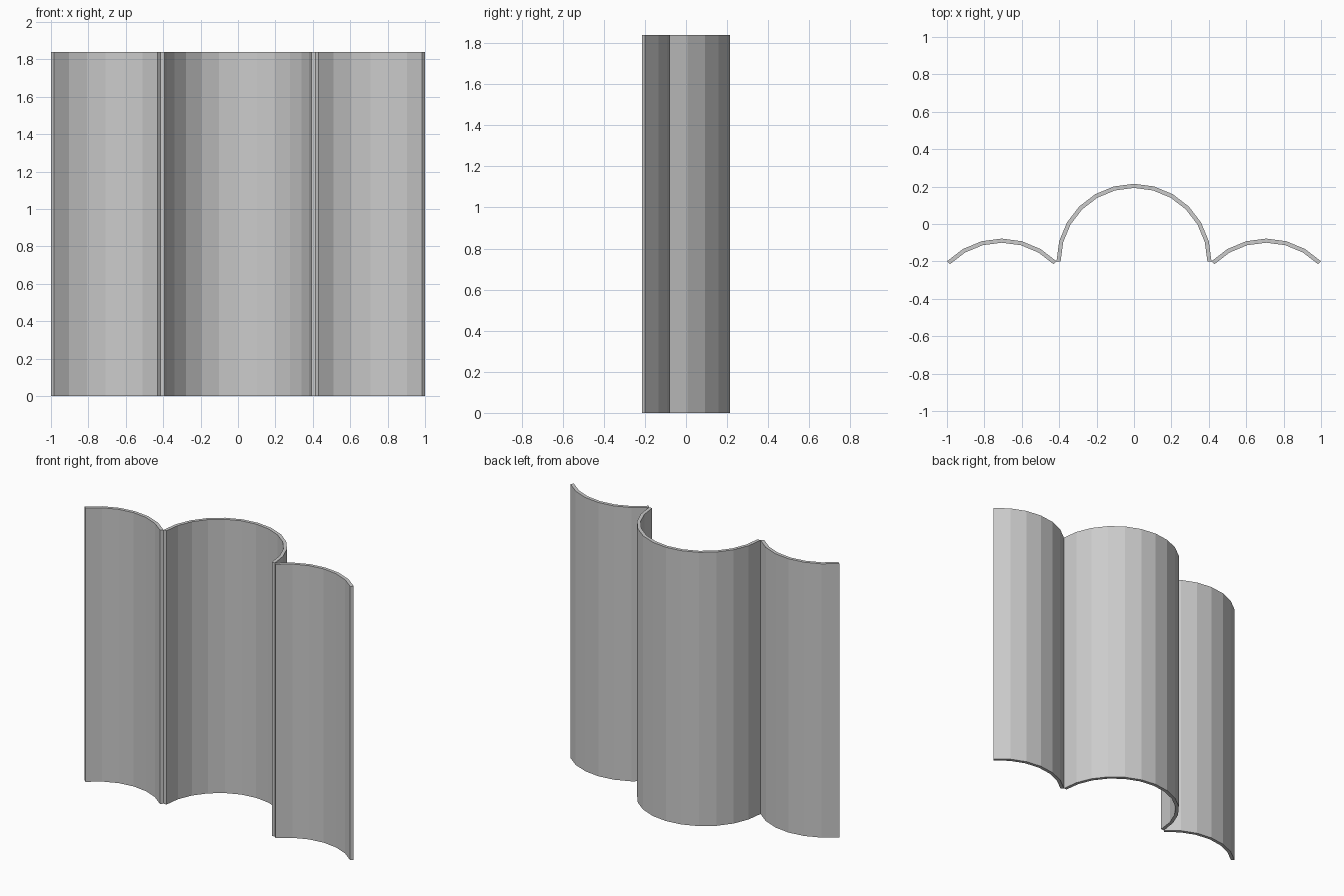
import bpy, bmesh
from math import sin, cos, radians, sqrt

if "Cube" in bpy.data.objects:
    bpy.data.objects.remove(bpy.data.objects["Cube"])

HEIGHT = 1.84
OUTER = 1 / (1 + sqrt(2))          # half-round plus two quarter-rounds span 2 units
THICK = 0.022
INNER = OUTER - THICK
BASE_Y = (THICK * sqrt(0.5) - OUTER) / 2   # line on which the arcs meet


def curved_panel(name, cx, cy, start, end, step=15):
    """Upright arc-shaped sheet with flat facets."""
    bm = bmesh.new()
    angles = [radians(a) for a in range(start, end + 1, step)]
    rings = []
    for a in angles:
        rings.append([bm.verts.new((cx + r * cos(a), cy + r * sin(a), z))
                      for r, z in ((OUTER, 0), (OUTER, HEIGHT), (INNER, HEIGHT), (INNER, 0))])
    for p, q in zip(rings, rings[1:]):
        for i in range(4):
            j = (i + 1) % 4
            bm.faces.new((p[i], q[i], q[j], p[j]))
    # Close both side edges
    bm.faces.new(rings[0])
    bm.faces.new(rings[-1][::-1])
    bmesh.ops.recalc_face_normals(bm, faces=bm.faces)
    mesh = bpy.data.meshes.new(name)
    bm.to_mesh(mesh)
    bm.free()
    obj = bpy.data.objects.new(name, mesh)
    bpy.context.collection.objects.link(obj)
    return obj


# Central half-round panel
curved_panel("center_panel", 0, BASE_Y, 0, 180)

# Shallow quarter-round panels on each side
half = OUTER * sqrt(0.5)
for side, label in ((-1, "left"), (1, "right")):
    curved_panel(label + "_panel", side * (OUTER + half), BASE_Y - half, 45, 135)
